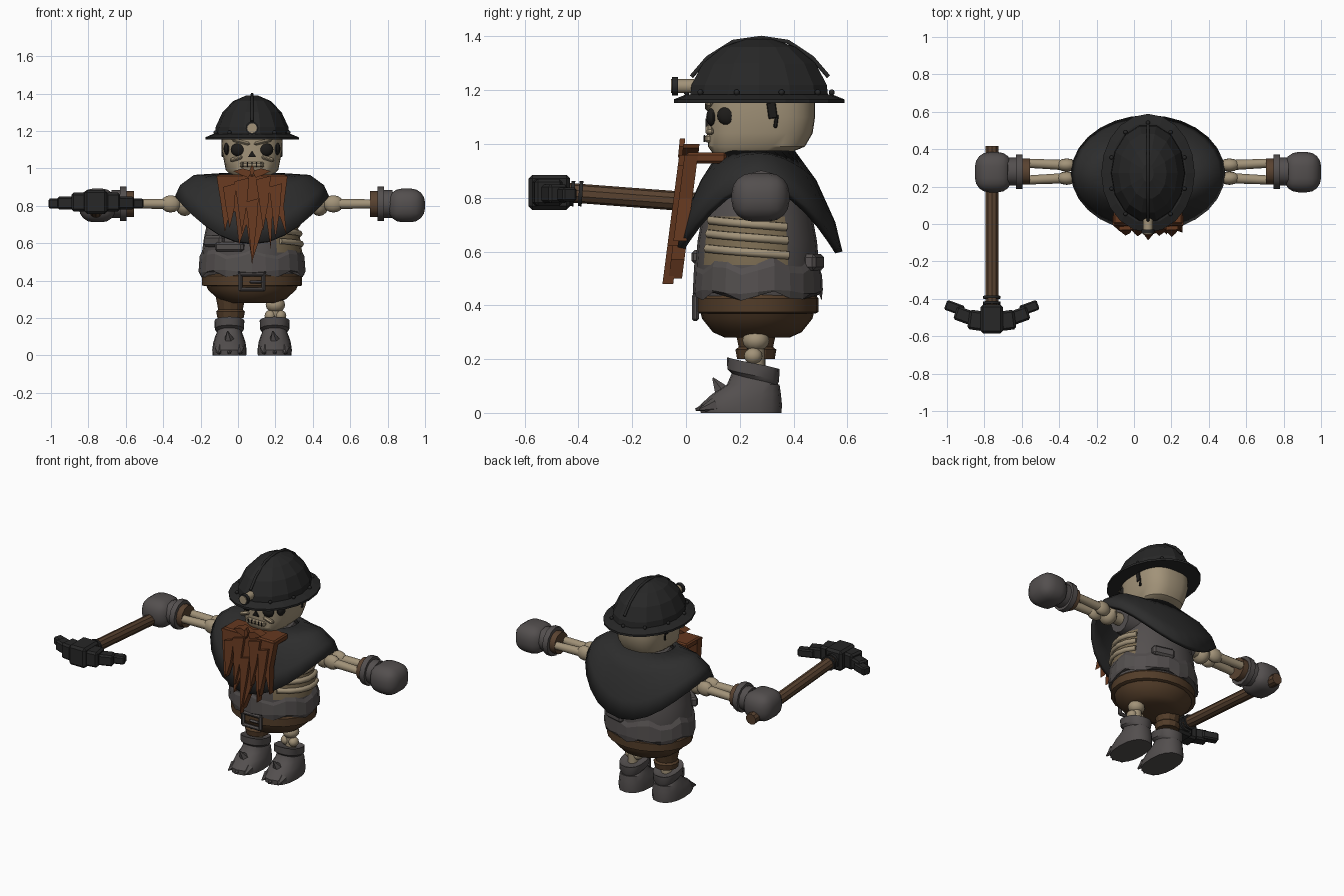
import bpy, bmesh
from math import sin, cos, pi, radians, atan2, degrees
from mathutils import Vector, Matrix

if "Cube" in bpy.data.objects:
    bpy.data.objects.remove(bpy.data.objects["Cube"])

def material(name, r, g, b):
    m = bpy.data.materials.new(name)
    m.use_nodes = True
    m.diffuse_color = (r, g, b, 1)
    m.node_tree.nodes["Principled BSDF"].inputs["Base Color"].default_value = (r, g, b, 1)
    return m

BLACK = material("black_iron", .02, .02, .02)
CLOTH = material("black_cloth", .026, .026, .026)
BONE = material("bone", .36, .29, .19)
DIM = material("dim_bone", .2, .15, .085)
GREY = material("grey_leather", .087, .078, .077)
RUST = material("rust_hair", .13, .04, .014)
BROWN = material("brown_leather", .085, .046, .022)
WOOD = material("wood", .1, .055, .03)
VOID = material("socket_dark", .012, .011, .01)

MID = 0.075          # body centre; parts are built around x = 0 and shifted at the end
parts, smooth = [], []

def finish(bm, name, mat, soft=True):
    bmesh.ops.recalc_face_normals(bm, faces=bm.faces[:])
    me = bpy.data.meshes.new(name)
    bm.to_mesh(me)
    bm.free()
    me.materials.append(mat)
    ob = bpy.data.objects.new(name, me)
    bpy.context.collection.objects.link(ob)
    parts.append(ob)
    if soft:
        smooth.append(ob)
    return ob

def loft(name, mat, rings, n=16, p=2, wave=None, caps=True, soft=True):
    """Stack of (z, x, y, rx, ry) superellipse rings; wave(ring, angle) shifts z."""
    bm = bmesh.new()
    rows = []
    for i, (z, cx, cy, rx, ry) in enumerate(rings):
        row = []
        for k in range(n):
            a = 2 * pi * k / n
            c, s = cos(a), sin(a)
            x = rx * abs(c) ** (2 / p) * (1 if c > 0 else -1)
            y = ry * abs(s) ** (2 / p) * (1 if s > 0 else -1)
            row.append(bm.verts.new((cx + x, cy + y, z + (wave(i, a) if wave else 0))))
        rows.append(row)
    for lo, hi in zip(rows, rows[1:]):
        for k in range(n):
            j = (k + 1) % n
            bm.faces.new((lo[k], lo[j], hi[j], hi[k]))
    if caps:
        bm.faces.new(rows[0])
        bm.faces.new(rows[-1])
    return finish(bm, name, mat, soft)

def tube(name, mat, a, b, r0, r1=None, n=12):
    a, b = Vector(a), Vector(b)
    rot = (b - a).to_track_quat('Z', 'Y').to_matrix().to_4x4()
    bm = bmesh.new()
    bmesh.ops.create_cone(bm, cap_ends=True, segments=n, radius1=r0, radius2=r0 if r1 is None else r1,
                          depth=(b - a).length, matrix=Matrix.Translation((a + b) / 2) @ rot)
    return finish(bm, name, mat)

def ball(name, mat, c, size):
    bm = bmesh.new()
    bmesh.ops.create_uvsphere(bm, u_segments=12, v_segments=8, radius=1,
                              matrix=Matrix.Translation(c) @ Matrix.Diagonal((*size, 1)))
    return finish(bm, name, mat)

def box(name, mat, c, size, turn=0, axis='Z', bevel=.008, seg=1):
    bm = bmesh.new()
    bmesh.ops.create_cube(bm, size=1, matrix=Matrix.Diagonal((*size, 1)))
    bmesh.ops.bevel(bm, geom=bm.edges[:], offset=bevel, segments=seg, affect='EDGES', profile=.5)
    bm.transform(Matrix.Translation(c) @ Matrix.Rotation(radians(turn), 4, axis))
    return finish(bm, name, mat, seg > 1)

def slab(name, mat, outline, y, lean, depth):
    """Extruded front outline of (x, z) points that leans back with height."""
    bm = bmesh.new()
    front, back = [[bm.verts.new((x, y + d + lean * (z - .5), z)) for x, z in outline] for d in (0, depth)]
    bm.faces.new(front)
    bm.faces.new(back[::-1])
    for k in range(len(outline)):
        j = (k + 1) % len(outline)
        bm.faces.new((front[k], back[k], back[j], front[j]))
    return finish(bm, name, mat, False)

def wire(name, mat, points, r):
    cu = bpy.data.curves.new(name, 'CURVE')
    cu.dimensions, cu.bevel_depth, cu.bevel_resolution, cu.use_fill_caps = '3D', r, 1, True
    sp = cu.splines.new('POLY')
    sp.points.add(len(points) - 1)
    for q, co in zip(sp.points, points):
        q.co = (*co, 1)
    cu.materials.append(mat)
    ob = bpy.data.objects.new(name, cu)
    bpy.context.collection.objects.link(ob)
    parts.append(ob)

# Helmet: dome, brim, ridge, rivets, lamp
HY = .272
loft("helmet_dome", BLACK, [(1.16, 0, HY, .2, .265), (1.22, 0, HY, .195, .258), (1.3, 0, HY, .158, .215),
     (1.36, 0, HY, .1, .14), (1.39, 0, HY, .03, .05)], n=14, soft=False)
loft("helmet_brim", BLACK, [(1.153, 0, HY, .25, .317), (1.166, 0, HY, .25, .317), (1.185, 0, HY, .205, .27)],
     n=20, soft=False)
wire("helmet_ridge", BLACK, [(0, .02, 1.25), (0, .08, 1.32), (0, .175, 1.38), (0, .28, 1.395),
     (0, .38, 1.38), (0, .47, 1.32), (0, .53, 1.25)], .009)
for k in range(10):
    a = 2 * pi * (k + .5) / 10
    ball("brim_rivet", BLACK, (.205 * cos(a), HY + .27 * sin(a), 1.192), (.011, .011, .011))
tube("lamp_body", BONE, (0, .03, 1.215), (0, -.05, 1.215), .026)
tube("lamp_rim", BLACK, (0, -.03, 1.215), (0, -.052, 1.215), .034)
tube("lamp_glass", BONE, (0, -.05, 1.215), (0, -.056, 1.215), .026)

# Skull with dark sockets, nose, teeth gaps and cracks
loft("skull", BONE, [(.965, 0, .24, .115, .14), (.99, 0, .262, .14, .18), (1.04, 0, .276, .15, .195),
     (1.1, 0, .28, .162, .2), (1.18, 0, .28, .16, .2)], n=32, p=2.8)
for s in (-1, 1):
    ball("eye_socket", VOID, (s * .072, .1, 1.1), (.042, .025, .036))
    ball("temple_shadow", VOID, (s * .132, .155, 1.105), (.02, .04, .035))
    box("brow", BONE, (s * .06, .085, 1.142), (.1, .03, .018), s * -14, 'Y')
    box("cheekbone", BONE, (s * .085, .088, 1.052), (.07, .03, .022), s * 18, 'Y')
    box("skull_crack", VOID, (s * .157, .32, 1.125), (.014, .034, .06), 8, 'X', .003)
    box("skull_crack_tip", VOID, (s * .156, .335, 1.085), (.012, .014, .05), -8, 'X', .003)
slab("nose_hole", VOID, [(-.022, 1.06), (.022, 1.06), (0, 1.095)], .072, 0, .03)
box("tooth_row", BONE, (0, .085, 1.02), (.13, .03, .03))
for k in range(5):
    box("tooth_gap", VOID, (-.048 + .024 * k, .069, 1.02), (.005, .006, .026), bevel=.001)

# Beard and moustache
slab("beard", RUST, [(-.19, .96), (.19, .96), (.17, .8), (.185, .64), (.15, .74), (.11, .77), (.1, .57), (.075, .74),
     (.04, .62), (0, .5), (-.03, .7), (-.07, .59), (-.09, .77), (-.12, .76), (-.145, .66), (-.165, .8)],
     -.065, .13, .05)
for x, w, top, tip in ((-.12, .035, .9, .68), (-.055, .04, .93, .65), (0, .035, .82, .48),
                       (.06, .04, .94, .67), (.125, .035, .9, .62)):
    slab("beard_lock", RUST, [(x - w, top), (x + w, top + .02), (x + w * .7, top - .12), (x, tip),
         (x - w * .6, top - .1)], -.085, .13, .04)
box("beard_top", RUST, (0, .075, .948), (.37, .15, .04))
for s in (-1, 1):
    slab("moustache", RUST, [(0, .985), (s * .05, 1.0), (s * .1, .985), (s * .06, .965), (s * .02, .95)],
         -.06, .1, .06)
slab("moustache_tip", RUST, [(-.014, .99), (0, 1.02), (.014, .99), (0, .95)], -.075, .1, .02)

# Cape: high over the shoulders, low at front and back
drop = (0, .1, .2, .25)
cape = loft("cape", CLOTH, [(.975, 0, .265, .16, .14), (.965, 0, .27, .31, .215), (.91, 0, .27, .385, .285),
            (.85, 0, .27, .412, .312)], n=28, caps=False, wave=lambda i, a: -drop[i] * sin(a) ** 2)
sol = cape.modifiers.new("thickness", 'SOLIDIFY')
sol.thickness, sol.offset = .028, -1

# Torso with an open side showing ribs
torso = loft("torso", GREY, [(.42, 0, .265, .255, .222), (.55, 0, .265, .268, .23), (.64, 0, .265, .255, .222),
             (.73, 0, .265, .235, .205), (.86, 0, .265, .19, .17), (.95, 0, .265, .12, .12)], n=24)
torso.data.materials.append(DIM)
for f in torso.data.polygons:
    ang = degrees(atan2(f.center.y - .265, f.center.x))
    if -50 < ang < 30 and .55 < f.center.z < .73:
        f.material_index = 1
for z, r in ((.7, 1.0), (.65, 1.04), (.595, 1.07)):
    wire("rib", BONE, [(.245 * r * cos(radians(a)), .265 + .213 * r * sin(radians(a)), z - a * .0003)
         for a in range(-55, 31, 17)], .017)
loft("shirt_hem", GREY, [(.435, 0, .267, .28, .237), (.45, 0, .267, .286, .242), (.53, 0, .268, .28, .238),
     (.565, 0, .267, .262, .224)], n=24, wave=lambda i, a: (.018 * sin(7 * a) if i != 1 else .008 * sin(5 * a)),
     soft=False)
box("shirt_patch", GREY, (-.2, .12, .61), (.13, .05, .06), -42, bevel=.012)
box("chest_fold", GREY, (-.12, .06, .58), (.16, .04, .05), -18, bevel=.012)
box("back_fold", GREY, (.1, .475, .56), (.14, .05, .06), -15, bevel=.012)

# Trousers, belt and buckle
loft("trouser_seat", BROWN, [(.28, 0, .265, .13, .12), (.3, 0, .265, .18, .165), (.35, 0, .265, .235, .205),
     (.4, 0, .265, .255, .218)], n=24)
loft("belt", BROWN, [(.37, 0, .265, .255, .217), (.375, 0, .265, .267, .228), (.425, 0, .265, .267, .228),
     (.44, 0, .265, .255, .217)], n=24)
for s in (-1, 1):
    box("buckle_side", GREY, (s * .062, .035, .392), (.022, .025, .1))
    box("buckle_bar", GREY, (0, .034, .392 + s * .04), (.14, .025, .022))
box("buckle_pin", GREY, (.02, .032, .392), (.07, .02, .016))

# Legs: one trousered, one bare bone
loft("trouser_leg", BROWN, [(.2, -.115, .26, .07, .07), (.235, -.115, .26, .077, .076), (.245, -.115, .26, .066, .064),
     (.32, -.115, .26, .08, .08)], n=12, soft=False)
tube("right_shin", BONE, (-.12, .26, .14), (-.115, .26, .22), .035)
ball("left_knee", BONE, (.125, .26, .27), (.052, .05, .042))
tube("left_shin", BONE, (.125, .26, .14), (.125, .26, .27), .032)
for s in (-1, 1):
    ball("left_ankle", BONE, (.125 + s * .028, .25, .212), (.03, .034, .03))

# Boots with ragged toes
for s in (-1, 1):
    x = s * .121
    loft("boot", GREY, [(0, x, .205, .09, .15), (.03, x, .205, .092, .152), (.07, x, .225, .086, .128),
         (.105, x, .25, .075, .098), (.125, x, .255, .066, .085), (.14, x, .25, .078, .096),
         (.185, x, .25, .08, .098), (.175, x, .25, .055, .07)], n=16, p=2.4,
         wave=lambda i, a: -.022 * sin(a) if i > 3 else 0)
    for k in (-1, 0, 1):
        tube("toe_claw", GREY, (x + k * .052, .11, .03), (x + k * .058, .035 + .015 * abs(k), .012), .03, .004, 6)
    tube("boot_tear", GREY, (x, .14, .07), (x - .01, .1, .13), .035, .003, 5)

# Arms, cuffs and gloves
AY, AZ = .28, .81
for s in (-1, 1):
    tube("sleeve", GREY, (s * .14, AY, AZ + .01), (s * .27, AY, AZ), .1, .08)
    tube("upper_arm", BONE, (s * .2, AY, AZ), (s * .4, AY, AZ), .04, .036)
    ball("elbow", BONE, (s * .36, AY, AZ - .005), (.05, .062, .06))
    for k in (-1, 1):
        ball("elbow_knob", BONE, (s * .435, AY + k * .035, AZ), (.055, .036, .046))
        tube("forearm_bone", BONE, (s * .42, AY + k * .034, AZ), (s * .65, AY + k * .045, AZ), .028, .024)
    tube("wrist_wrap", WOOD, (s * .632, AY, AZ), (s * .68, AY, AZ), .07)
    tube("glove_cuff", GREY, (s * .67, AY, AZ), (s * .705, AY, AZ), .092)
    tube("glove_wrist", GREY, (s * .7, AY, AZ), (s * .75, AY, AZ), .075)
    box("glove", GREY, (s * .826, AY - .003, AZ - .008), (.198, .215, .18), bevel=.075, seg=4)

# Pickaxe
PX = -.835
tube("pick_handle", WOOD, (PX, .415, .755), (PX, -.45, .82), .036, n=10)
for y in (-.385, -.415):
    tube("handle_ring", BLACK, (PX, y, .815), (PX, y - .014, .816), .047)
box("pick_block", BLACK, (PX, -.508, .82), (.12, .155, .13), bevel=.014)
for s in (-1, 1):
    box("pick_shoulder", BLACK, (PX + s * .085, -.515, .82), (.08, .105, .1), s * 8, bevel=.012)
    box("pick_arm", BLACK, (PX + s * .148, -.49, .815), (.1, .075, .07), s * 20, bevel=.01)
    box("pick_tip", BLACK, (PX + s * .2, -.448, .812), (.1, .055, .052), s * 20, bevel=.008)

# Shade and centre the whole figure
bpy.ops.object.select_all(action='DESELECT')
for ob in smooth:
    ob.select_set(True)
bpy.context.view_layer.objects.active = smooth[0]
bpy.ops.object.shade_smooth_by_angle(angle=radians(35))
for ob in parts:
    ob.location.x += MID
